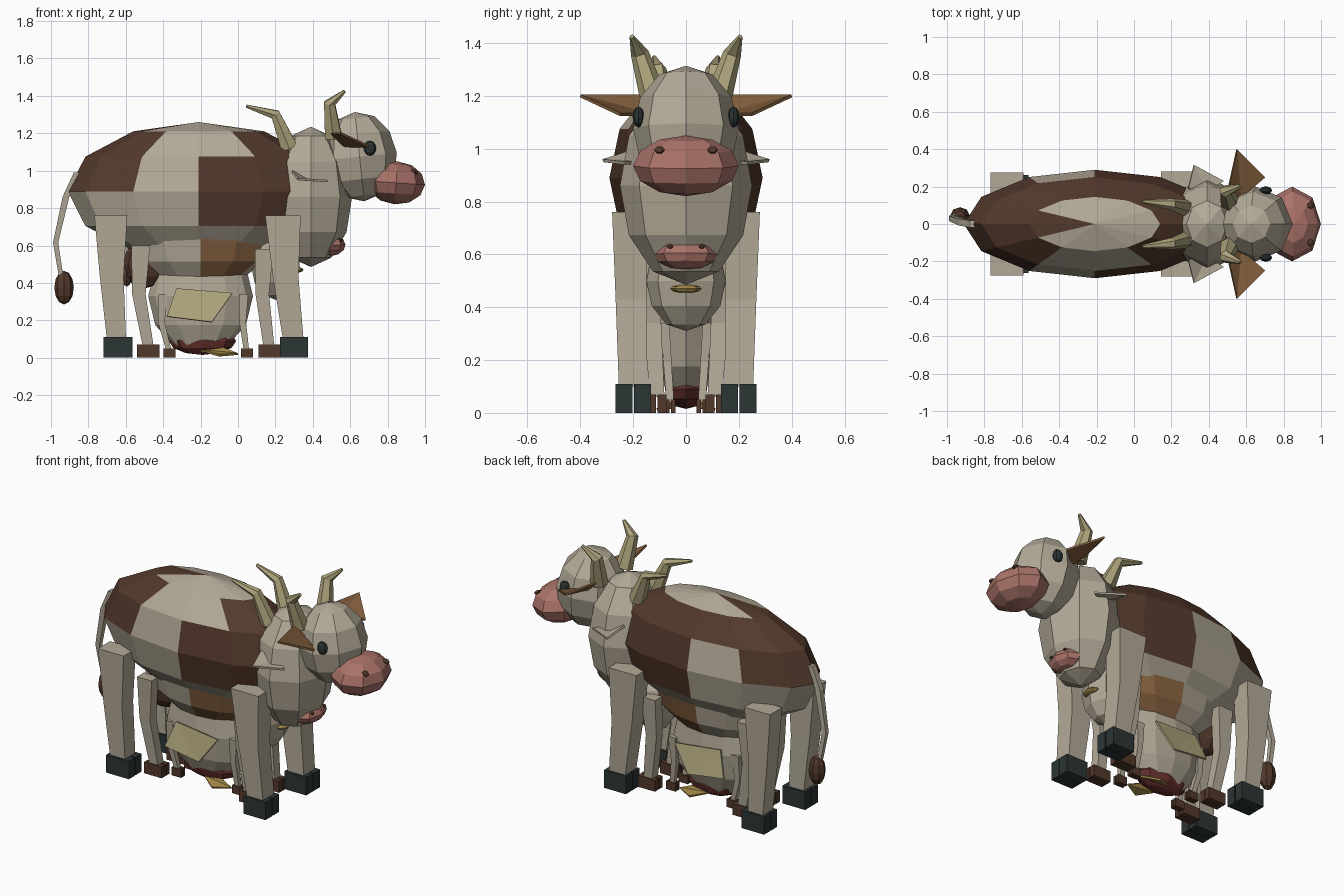
import bpy, bmesh, math
from mathutils import Vector, Matrix

if "Cube" in bpy.data.objects:
    bpy.data.objects.remove(bpy.data.objects["Cube"])


def material(name, rgb):
    m = bpy.data.materials.new(name)
    m.use_nodes = True
    m.diffuse_color = (*rgb, 1)
    bsdf = m.node_tree.nodes["Principled BSDF"]
    bsdf.inputs["Base Color"].default_value = (*rgb, 1)
    bsdf.inputs["Roughness"].default_value = 0.9
    return m


CREAM = material("cream", (.45, .40, .31))
BROWN = material("brown", (.085, .04, .024))
TAN = material("tan", (.22, .11, .045))
PINK = material("pink", (.40, .17, .14))
HOOF = material("dark_hoof", (.025, .035, .035))
HORN = material("horn", (.42, .37, .20))
RED = material("red", (.13, .03, .025))
YELLOW = material("yellow", (.35, .24, .06))


def finish(name, bm, *mats):
    bmesh.ops.recalc_face_normals(bm, faces=bm.faces)
    mesh = bpy.data.meshes.new(name)
    bm.to_mesh(mesh)
    bm.free()
    for m in mats:
        mesh.materials.append(m)
    ob = bpy.data.objects.new(name, mesh)
    bpy.context.collection.objects.link(ob)
    return ob


def ball(name, centre, size, mat, segs=8, tilt=0, patch=None, patch_mat=None):
    """Faceted ellipsoid; patch(angle from +x, height, side) picks painted faces."""
    bm = bmesh.new()
    bmesh.ops.create_uvsphere(bm, u_segments=segs, v_segments=6, radius=1)
    if patch:
        for f in bm.faces:
            c = f.calc_center_median()
            angle = abs(math.degrees(math.atan2(c.y, c.x)))
            f.material_index = int(patch(angle, c.z, c.y))
    bm.transform(Matrix.Translation(centre)
                 @ Matrix.Rotation(math.radians(tilt), 4, 'Y')
                 @ Matrix.Diagonal((*size, 1)))
    return finish(name, bm, mat, *([patch_mat] if patch else []))


def block(name, centre, size, mat):
    bm = bmesh.new()
    bmesh.ops.create_cube(bm, size=1)
    bm.transform(Matrix.Translation(centre) @ Matrix.Diagonal((*size, 1)))
    return finish(name, bm, mat)


def loft(name, path, widths, mat, sides=4):
    """Tapered limb through the path, with (x, y) half widths per station."""
    bm = bmesh.new()
    rings = []
    for i, p in enumerate(path):
        a, b = Vector(path[max(i - 1, 0)]), Vector(path[min(i + 1, len(path) - 1)])
        q = Vector((0, 0, 1)).rotation_difference(b - a)
        if sides == 4 and abs((b - a).normalized().z) > .9:
            q.identity()
        grow = 1 / math.cos(math.pi / sides)
        ring = []
        for k in range(sides):
            t = math.tau * (k + .5) / sides
            off = Vector((math.cos(t) * widths[i][0], math.sin(t) * widths[i][1], 0))
            ring.append(bm.verts.new(Vector(p) + q @ (off * grow)))
        rings.append(ring)
    for r, s in zip(rings, rings[1:]):
        for k in range(sides):
            j = (k + 1) % sides
            bm.faces.new((r[k], r[j], s[j], s[k]))
    bm.faces.new(rings[0])
    bm.faces.new(rings[-1])
    return finish(name, bm, mat)


def leaf(name, points, mat, thick=.012):
    """Thin folded plate from four corners."""
    bm = bmesh.new()
    a, b, c, d = [bm.verts.new(p) for p in points]
    bm.faces.new((a, b, d))
    bm.faces.new((a, d, c))
    ob = finish(name, bm, mat)
    mod = ob.modifiers.new("thickness", 'SOLIDIFY')
    mod.thickness = thick
    mod.offset = 0
    return ob


def large_patch(angle, z, side):
    if z > .8:
        return angle > 150
    if z > .5:
        return angle > 120 or angle < 60 or side > 0
    if z > 0:
        return angle > 120 or angle < 90
    return z > -.5 and angle < 90


def middle_patch(angle, z, side):
    return -.8 < z < 0 and 30 < angle < 90


# Nested bodies, largest to smallest
ball("large_body", (-.21, 0, .89), (.70, .29, .37), CREAM, 12,
     patch=large_patch, patch_mat=BROWN)
ball("middle_body", (-.20, 0, .66), (.40, .20, .29), CREAM, 12,
     patch=middle_patch, patch_mat=TAN)
ball("middle_rump", (-.50, 0, .50), (.12, .09, .13), BROWN)
ball("small_body", (-.20, 0, .33), (.28, .13, .31), CREAM, 12)
ball("udder", (-.19, 0, .09), (.18, .08, .075), RED)

# Heads and muzzles
ball("large_head", (.65, 0, 1.075), (.20, .20, .24), CREAM, 8, -6)
ball("large_muzzle", (.845, 0, .935), (.155, .20, .115), PINK, 8, 4)
ball("middle_head", (.39, 0, .86), (.22, .25, .375), CREAM, 8)
ball("middle_muzzle", (.49, 0, .60), (.085, .12, .058), PINK, 8, -4)
ball("small_head", (.20, 0, .50), (.13, .15, .19), CREAM, 8)
ball("small_mouth", (.31, 0, .47), (.04, .058, .016), YELLOW, 8)

# Tails
loft("large_tail", [(-.86, 0, .99), (-.92, .01, .86), (-.975, .03, .615), (-.945, .04, .43)],
     [(.018, .018), (.018, .018), (.014, .014), (.012, .012)], CREAM)
ball("large_tail_tuft", (-.93, .045, .375), (.052, .045, .09), BROWN)
loft("middle_tail", [(-.55, 0, .70), (-.60, 0, .58), (-.60, 0, .48)],
     [(.012, .012)] * 3, CREAM)
ball("middle_tail_tuft", (-.595, 0, .45), (.03, .03, .07), BROWN)

for side, s in (("right", -1), ("left", 1)):
    # Legs: name, top, knee and ankle x, y at top and foot, hip, knee and hoof heights,
    # leg half width, hoof centre and length
    for name, xs, ys, zs, w, hoof_x, hoof_len, mat in (
            ("large_rear", (-.68, -.675, -.65), (.215, .20), (.76, .43, .10), .088, -.642, .155, HOOF),
            ("large_front", (.24, .255, .295), (.215, .20), (.76, .43, .10), .095, .30, .15, HOOF),
            ("middle_rear", (-.52, -.53, -.48), (.14, .11), (.60, .34, .06), .05, -.48, .12, BROWN),
            ("middle_front", (.14, .13, .165), (.14, .11), (.58, .34, .06), .05, .17, .12, BROWN),
            ("small_rear", (-.40, -.41, -.37), (.08, .06), (.34, .19, .04), .025, -.367, .065, BROWN),
            ("small_front", (.03, .025, .045), (.08, .06), (.34, .19, .04), .025, .048, .065, BROWN)):
        top, foot = ys
        path = [(xs[0], s * top, zs[0]), (xs[1], s * (top + foot) / 2, zs[1]),
                (xs[2], s * foot, zs[2])]
        loft(f"{name}_leg_{side}", path,
             [(w, w * .68), (w * .72, w * .62), (w * .58, w * .57)], mat=CREAM)
        height = zs[2] + .01
        toe = .8 * w * .85
        for label, d in (("inner", -1), ("outer", 1)):
            block(f"{name}_{label}_toe_{side}",
                  (hoof_x, s * (foot + d * (toe / 2 + .003)), height / 2),
                  (hoof_len, toe, height), mat)

    # Eyes and nostrils
    ball(f"eye_{side}", (.705, s * .18, 1.12), (.034, .022, .04), HOOF)
    ball(f"nostril_{side}", (.945, s * .10, .995), (.022, .02, .012), BROWN, 6, 30)
    ball(f"middle_nostril_{side}", (.55, s * .06, .63), (.012, .012, .008), BROWN, 6, 30)

    # Ears
    leaf(f"large_ear_{side}", [(.55, s * .40, 1.20), (.50, s * .17, 1.20),
                               (.70, s * .25, 1.13), (.57, s * .14, 1.13)], TAN)
    leaf(f"middle_ear_{side}", [(.32, s * .315, .955), (.29, s * .19, .995),
                                (.48, s * .23, .945), (.39, s * .17, .95)], CREAM)

    # Horns
    loft(f"large_horn_{side}", [(.51, s * .12, 1.18), (.49, s * .175, 1.36), (.57, s * .205, 1.425)],
         [(.045, .045), (.03, .03), (.008, .008)], HORN, 6)
    loft(f"middle_horn_{side}", [(.275, s * .085, 1.12), (.20, s * .105, 1.30), (.045, s * .12, 1.345)],
         [(.045, .04), (.027, .027), (.008, .008)], HORN, 6)

    # Hanging side flaps and flat feet
    leaf(f"side_flap_{side}", [(-.33, s * .13, .37), (-.38, s * .17, .22),
                               (-.03, s * .15, .345), (-.14, s * .18, .19)], HORN)
    leaf(f"flat_foot_{side}", [(-.20, s * .05, .04), (-.10, s * .11, .012),
                               (-.10, s * .04, .06), (.0, s * .06, .02)], YELLOW)
